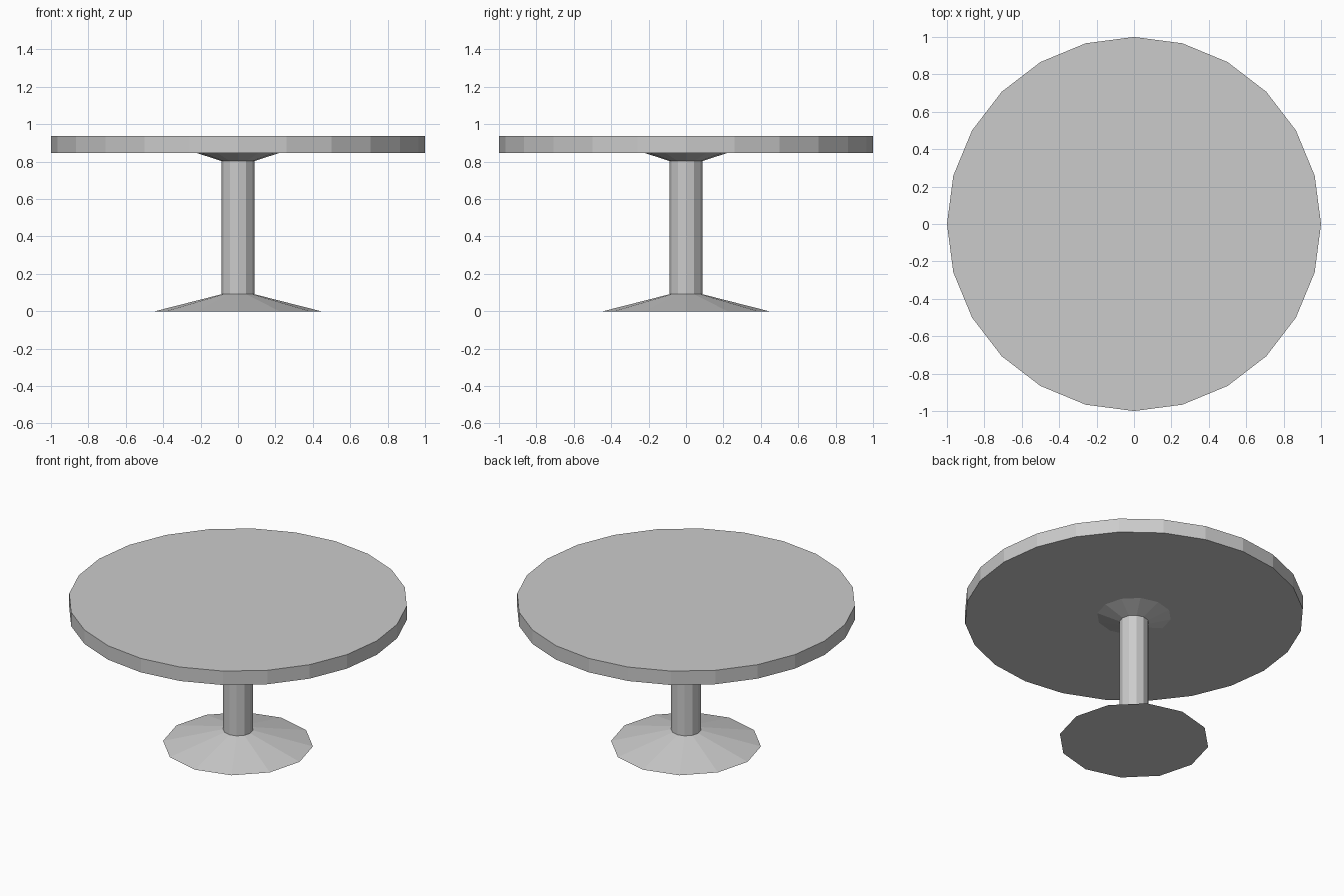
import bpy, bmesh
from math import cos, sin, tau

if "Cube" in bpy.data.objects:
    bpy.data.objects.remove(bpy.data.objects["Cube"])


def lathe(name, profile, sides):
    """Turn a (radius, height) profile around z, with flat end caps."""
    bm = bmesh.new()
    rings = [[bm.verts.new((r * cos(tau * i / sides), r * sin(tau * i / sides), z))
              for i in range(sides)] for r, z in profile]
    for a, b in zip(rings, rings[1:]):
        for i in range(sides):
            j = (i + 1) % sides
            bm.faces.new((a[i], a[j], b[j], b[i]))
    bm.faces.new(rings[0][::-1])
    bm.faces.new(rings[-1])
    mesh = bpy.data.meshes.new(name)
    bm.to_mesh(mesh)
    bm.free()
    obj = bpy.data.objects.new(name, mesh)
    bpy.context.collection.objects.link(obj)
    return obj


# Round top
lathe("tabletop", [(1.0, 0.846), (1.0, 0.937)], 24)

# Pedestal: wide foot, straight column, flared support under the top
lathe("pedestal", [(0.444, 0.0), (0.088, 0.091), (0.088, 0.803), (0.22, 0.846)], 12)
